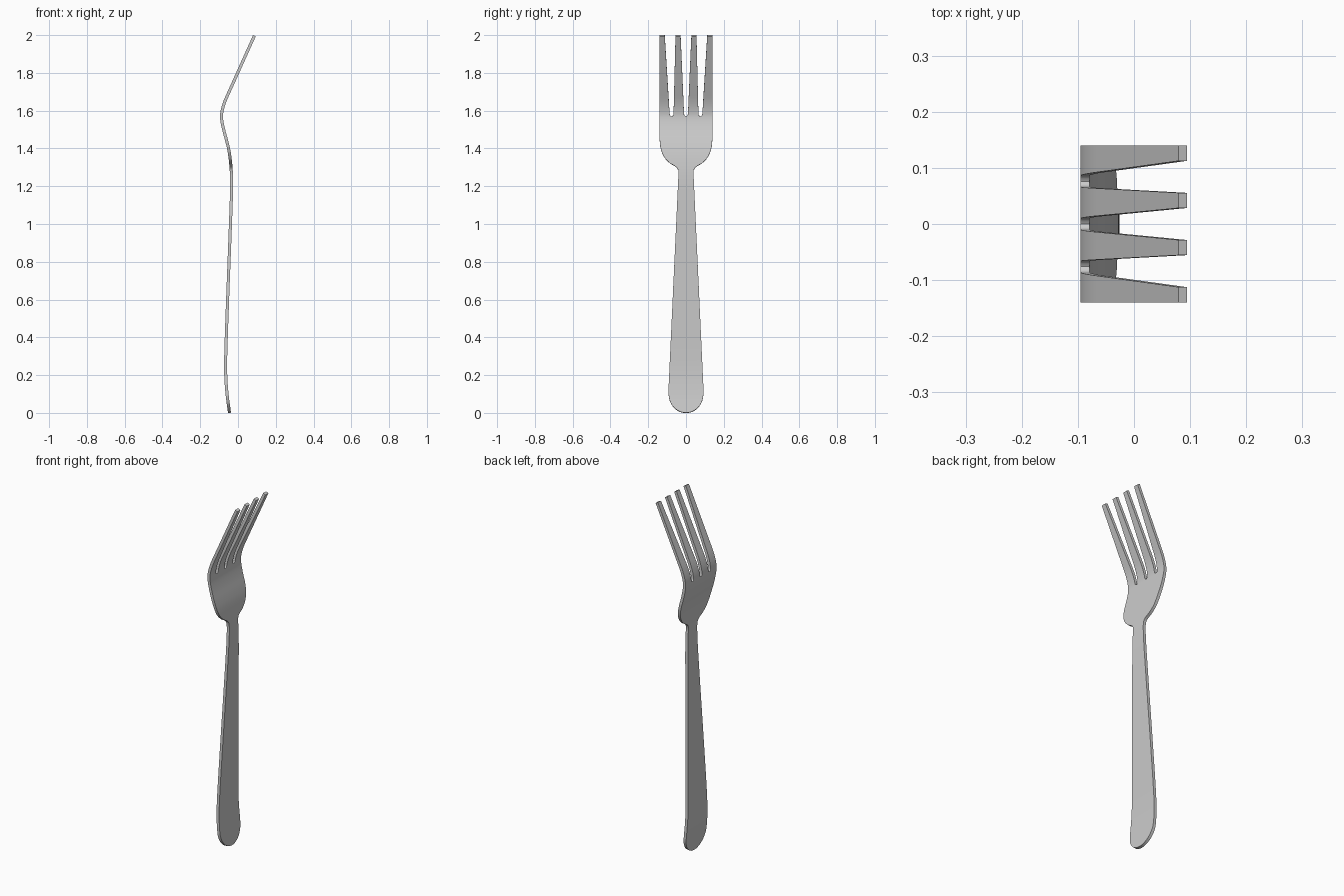
import bpy
import bmesh
import math

cube = bpy.data.objects.get("Cube")
if cube:
    bpy.data.objects.remove(cube, do_unlink=True)

THICK = 0.016
TOP = 1.997
SLOT_BASE = 1.57

# Side profile of the bend: (height, offset)
SPINE = [(0, -.045), (.1, -.058), (.2, -.065), (.3, -.065), (.6, -.055), (1, -.04),
         (1.2, -.034), (1.3, -.037), (1.4, -.05), (1.5, -.076), (1.56, -.087),
         (1.6, -.084), (1.65, -.069), (1.7, -.047), (1.85, .02), (TOP, .087)]
# Half width from the handle to the head: (height, half width)
WIDTH = [(.1, .092), (.14, .092), (1.26, .04), (1.285, .041), (1.298, .048),
         (1.308, .061), (1.32, .083), (1.34, .105), (1.36, .119), (1.385, .130),
         (1.41, .136), (1.45, .140), (TOP, .140)]
# Half width of a slot between tines: (height, half width)
SLOT = [(SLOT_BASE, 0), (1.573, .006), (1.577, .009), (1.585, .0105), (TOP, .0285)]


def linear(table, z):
    for (z0, v0), (z1, v1) in zip(table, table[1:]):
        if z <= z1:
            return v0 + (v1 - v0) * max(0, z - z0) / (z1 - z0)
    return table[-1][1]


def spine(z):
    """Smooth curve through the side profile."""
    n = len(SPINE)

    def slope(i):
        a, b = SPINE[max(i - 1, 0)], SPINE[min(i + 1, n - 1)]
        return (b[1] - a[1]) / (b[0] - a[0])

    for i in range(n - 1):
        (z0, v0), (z1, v1) = SPINE[i], SPINE[i + 1]
        if z <= z1 or i == n - 2:
            h = z1 - z0
            t = (z - z0) / h
            return ((2*t**3 - 3*t**2 + 1) * v0 + (t**3 - 2*t**2 + t) * h * slope(i)
                    + (3*t**2 - 2*t**3) * v1 + (t**3 - t**2) * h * slope(i + 1))


def half_width(z):
    if z < .1:
        return .092 * math.sqrt(max(0, 1 - ((.1 - z) / .1) ** 2))
    return linear(WIDTH, z)


def row(z):
    """Edges of the four tines across one height."""
    w, s = half_width(z), linear(SLOT, z)
    if z <= SLOT_BASE:
        k = w / .14
        mid = .076 * k
        return [-w, -mid, -mid, 0, 0, mid, mid, w]
    mid = linear([(SLOT_BASE, .076), (TOP, .084)], z)
    return [-w, -mid - s, -mid + s, -s, s, mid - s, mid + s, w]


# Heights of the rows, denser on the curves
heights = {round(.1 - .1 * math.cos(math.pi / 2 * i / 10), 5) for i in range(11)}
heights |= {z for z, _ in WIDTH + SLOT}
heights |= {round(.14 + .04 * i, 3) for i in range(28)}
heights |= {round(1.46 + .015 * i, 3) for i in range(17)}
heights = sorted(heights)

# Bent sheet, four strips side by side that split into tines
bm = bmesh.new()
grid = [[bm.verts.new((spine(z), y, z)) for y in row(z)] for z in heights]
for low, high in zip(grid, grid[1:]):
    for c in range(0, 8, 2):
        bm.faces.new((low[c], low[c + 1], high[c + 1], high[c]))
bmesh.ops.remove_doubles(bm, verts=bm.verts, dist=.0001)
bmesh.ops.recalc_face_normals(bm, faces=bm.faces)
mesh = bpy.data.meshes.new("fork")
bm.to_mesh(mesh)
bm.free()

fork = bpy.data.objects.new("fork", mesh)
bpy.context.collection.objects.link(fork)

steel = bpy.data.materials.new("steel_grey")
steel.use_nodes = True
colour = (.6, .6, .6, 1)
steel.diffuse_color = colour
steel.node_tree.nodes["Principled BSDF"].inputs["Base Color"].default_value = colour
mesh.materials.append(steel)

# Even metal thickness
solid = fork.modifiers.new("thickness", "SOLIDIFY")
solid.thickness = THICK
solid.offset = 0
bpy.context.view_layer.objects.active = fork
fork.select_set(True)
bpy.ops.object.modifier_apply(modifier=solid.name)
bpy.ops.object.shade_smooth_by_angle(angle=math.radians(35))
